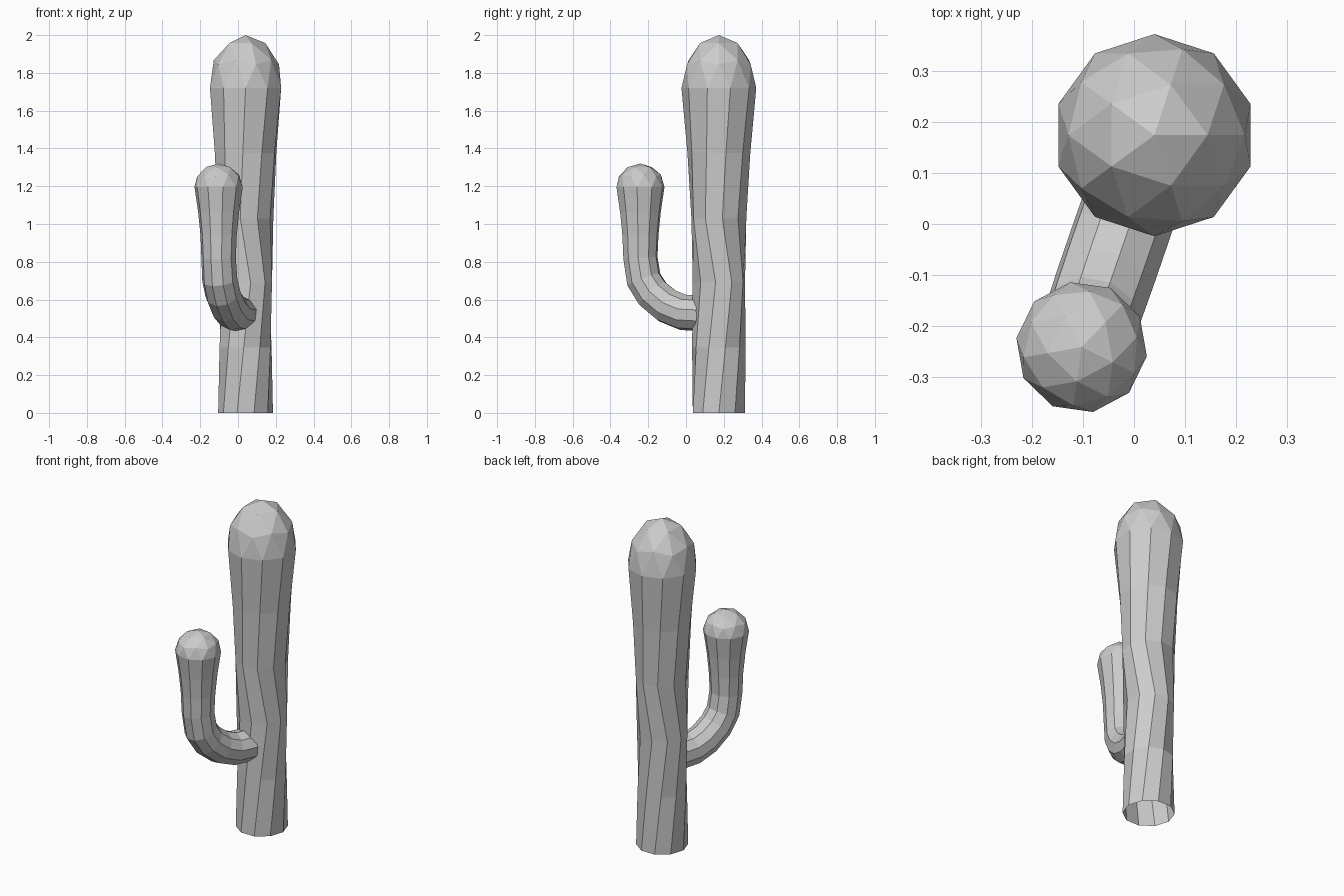
import bpy, bmesh
from math import sin, cos, radians
from mathutils import Vector, Matrix

if "Cube" in bpy.data.objects:
    bpy.data.objects.remove(bpy.data.objects["Cube"])

SIDES = 10
Z = Vector((0, 0, 1))


def limb(name, rings, dome_turn, dome_height):
    """Ten-sided tube through rings (centre, u, v, radius, phase), closed by a faceted dome."""
    bm = bmesh.new()
    # rounded tip: upper half of an icosphere
    centre, _, _, r, _ = rings[-1]
    m = (Matrix.Translation(centre) @ Matrix.Rotation(radians(dome_turn), 4, 'Z')
         @ Matrix.Diagonal((r, r, dome_height, 1)))
    bmesh.ops.create_icosphere(bm, subdivisions=2, radius=1, matrix=m)
    low = [vert for vert in bm.verts if vert.co.z < centre.z - 0.001]
    bmesh.ops.delete(bm, geom=low, context='VERTS')
    # tube walls
    loops = []
    for c, u, v, rad, phase in rings:
        angles = [radians(phase + 360 * i / SIDES) for i in range(SIDES)]
        loops.append([bm.verts.new(c + (u * cos(a) + v * sin(a)) * rad) for a in angles])
    for a, b in zip(loops, loops[1:]):
        for i in range(SIDES):
            j = (i + 1) % SIDES
            bm.faces.new((a[i], a[j], b[j], b[i]))
    bmesh.ops.remove_doubles(bm, verts=bm.verts, dist=0.004)
    bmesh.ops.recalc_face_normals(bm, faces=bm.faces)
    mesh = bpy.data.meshes.new(name)
    bm.to_mesh(mesh)
    bm.free()
    obj = bpy.data.objects.new(name, mesh)
    bpy.context.collection.objects.link(obj)
    return obj


# trunk: height, radius, twist
base = Vector((0.04, 0.174, 0))
X, Y = Vector((1, 0, 0)), Vector((0, 1, 0))
trunk = [(0, .145, 0), (.345, .142, 14), (.69, .141, 29),
         (1.03, .148, 7), (1.375, .167, 13), (1.72, .198, 18)]
limb("trunk", [(base + Z * z, X, Y, r, t) for z, r, t in trunk], 0, 0.28)

# side arm: distance out from the trunk axis, height, radius
out = Vector((-0.325, -0.946, 0)).normalized()
side = Z.cross(out)
path = [(.095, .527, .095), (.20, .532, .096), (.29, .567, .096), (.37, .63, .095),
        (.42, .705, .094), (.439, .82, .092), (.439, .94, .097),
        (.439, 1.06, .109), (.439, 1.195, .129)]
points = [base + out * s + Z * z for s, z, _ in path]
rings = []
for i, p in enumerate(points):
    if i == 0:
        tangent = out
    elif i >= len(points) - 3:
        tangent = Z
    else:
        tangent = ((p - points[i - 1]).normalized()
                   + (points[i + 1] - p).normalized()).normalized()
    rings.append((p, side.cross(tangent), side, path[i][2], -7))
limb("side_arm", rings, 46, 0.125)
